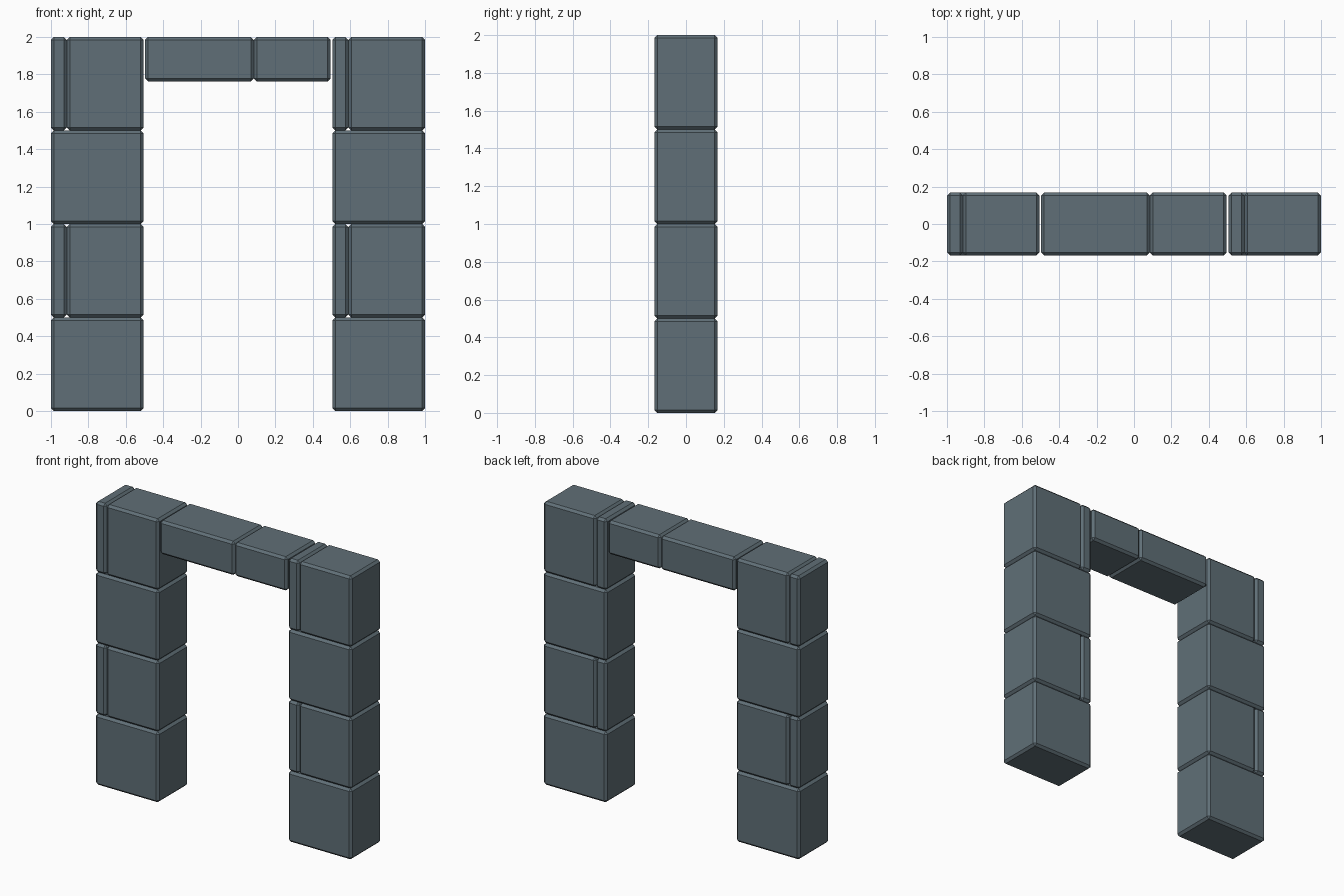
import bpy, bmesh

if "Cube" in bpy.data.objects:
    bpy.data.objects.remove(bpy.data.objects["Cube"])

DEPTH = 0.336      # thickness of the whole arch
CHAMFER = 0.016    # edge chamfer of every stone

stone = bpy.data.materials.new("slate_grey_stone")
stone.diffuse_color = (0.117, 0.159, 0.184, 1)
stone.use_nodes = True
stone.node_tree.nodes["Principled BSDF"].inputs["Base Color"].default_value = stone.diffuse_color


def block(name, x0, x1, z0, z1):
    """One chamfered stone block spanning the given x and z range."""
    bm = bmesh.new()
    bmesh.ops.create_cube(bm, size=1)
    bmesh.ops.scale(bm, vec=(x1 - x0, DEPTH, z1 - z0), verts=bm.verts)
    bmesh.ops.bevel(bm, geom=bm.edges[:], offset=CHAMFER, segments=1,
                    affect='EDGES', profile=0.5)
    mesh = bpy.data.meshes.new(name)
    bm.to_mesh(mesh)
    bm.free()
    mesh.materials.append(stone)
    obj = bpy.data.objects.new(name, mesh)
    obj.location = ((x0 + x1) / 2, 0, (z0 + z1) / 2)
    bpy.context.collection.objects.link(obj)


# Two pillars: whole stones alternate with stones split into a thin and a wide piece
for side, x0, x1 in (("left", -1.0, -0.505), ("right", 0.505, 1.0)):
    for row in range(4):
        z0, z1 = row * 0.5, row * 0.5 + 0.5
        if row % 2 == 0:
            block(f"{side}_pillar_stone_{row}", x0, x1, z0, z1)
        else:
            split = x0 + 0.085
            block(f"{side}_pillar_thin_stone_{row}", x0, split, z0, z1)
            block(f"{side}_pillar_wide_stone_{row}", split, x1, z0, z1)

# Lintel: two stones with a small open gap to each pillar
block("lintel_long_stone", -0.497, 0.085, 1.762, 2.0)
block("lintel_short_stone", 0.085, 0.495, 1.762, 2.0)
